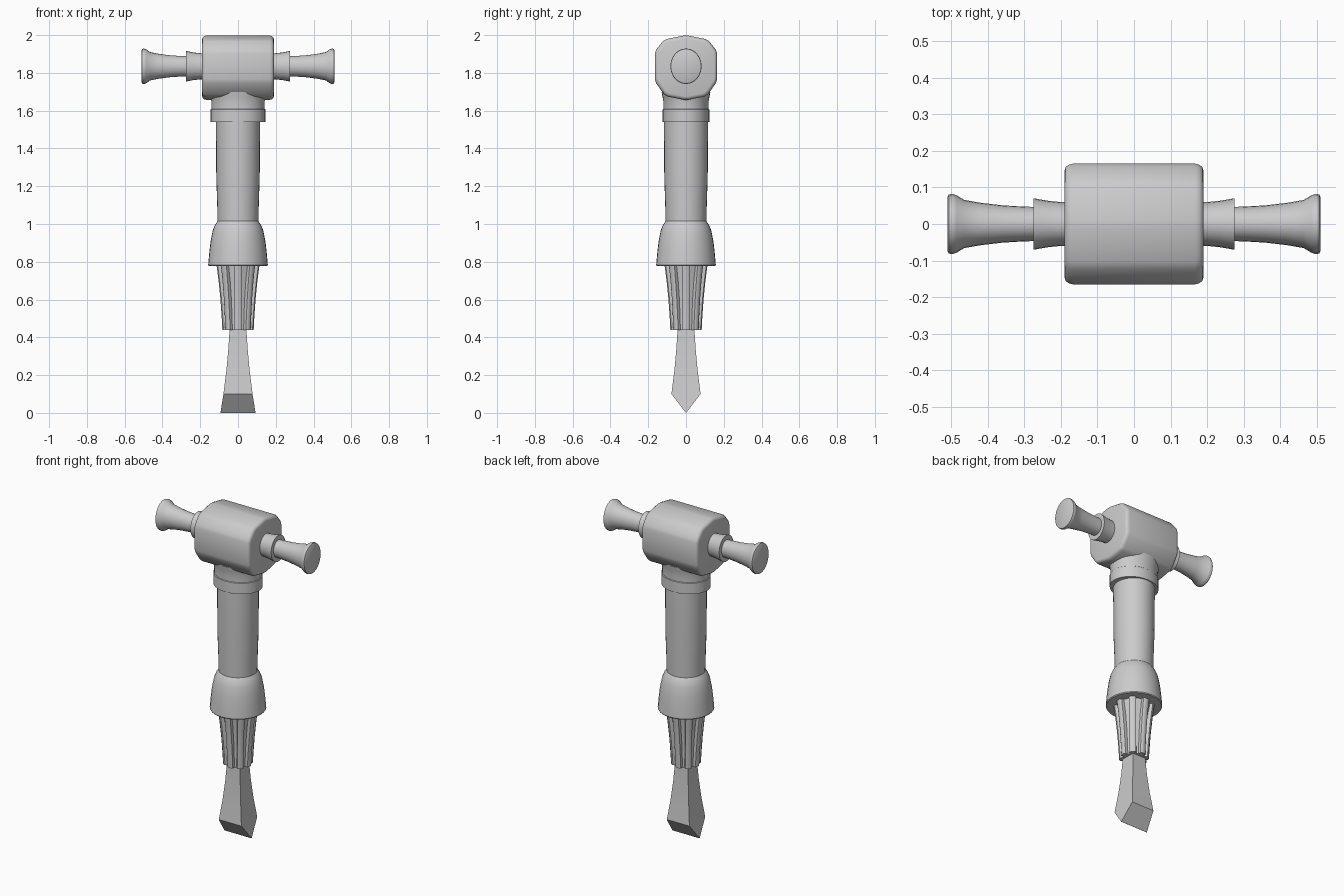
import bpy, bmesh
from math import sin, cos, pi
from mathutils import Vector

if "Cube" in bpy.data.objects:
    bpy.data.objects.remove(bpy.data.objects["Cube"])


def loft(name, rings, angle=35):
    """Skin equal-length rings of points, cap both ends, shade smooth by angle."""
    bm = bmesh.new()
    loops = [[bm.verts.new(p) for p in ring] for ring in rings]
    n = len(loops[0])
    for a, b in zip(loops, loops[1:]):
        for i in range(n):
            j = (i + 1) % n
            bm.faces.new((a[i], a[j], b[j], b[i]))
    bm.faces.new(loops[0])
    bm.faces.new(loops[-1])
    bmesh.ops.remove_doubles(bm, verts=bm.verts, dist=1e-5)
    bmesh.ops.recalc_face_normals(bm, faces=bm.faces)
    mesh = bpy.data.meshes.new(name)
    bm.to_mesh(mesh)
    bm.free()
    ob = bpy.data.objects.new(name, mesh)
    bpy.context.collection.objects.link(ob)
    bpy.ops.object.select_all(action='DESELECT')
    ob.select_set(True)
    bpy.context.view_layer.objects.active = ob
    bpy.ops.object.shade_smooth_by_angle(angle=angle * pi / 180)
    return ob


def turn_z(name, profile, n=32, sy=1.0, angle=35):
    """Lathe (radius, z) pairs around z; sy squashes depth."""
    return loft(name, [[(r * cos(2 * pi * i / n), sy * r * sin(2 * pi * i / n), z)
                        for i in range(n)] for r, z in profile], angle)


def turn_x(name, profile, side, zc, sy, n=24):
    """Lathe (x, radius) pairs around a horizontal axis at height zc."""
    return loft(name, [[(side * x, sy * r * cos(2 * pi * i / n), zc + r * sin(2 * pi * i / n))
                        for i in range(n)] for x, r in profile])


# Chisel bit: square shank flaring into a wedge
loft("chisel_bit", [[(-a, -b, z), (a, -b, z), (a, b, z), (-a, b, z)] for a, b, z in (
    (0.093, 0.0005, 0.0), (0.077, 0.077, 0.10), (0.062, 0.062, 0.22),
    (0.051, 0.051, 0.34), (0.044, 0.044, 0.45), (0.042, 0.042, 0.50))], 20)

# Ribbed chuck: eight ribs, tapering and curving outward toward the top
RIBS = 8
sections = []
for outer, inner, half, z in ((0.083, 0.060, 0.024, 0.44), (0.086, 0.062, 0.024, 0.50),
                              (0.093, 0.067, 0.024, 0.60), (0.103, 0.077, 0.025, 0.70),
                              (0.114, 0.092, 0.027, 0.785)):
    ring = []
    for k in range(RIBS):
        t = 2 * pi * k / RIBS
        out, tan = Vector((cos(t), sin(t), 0)), Vector((-sin(t), cos(t), 0))
        for r, w in ((inner, -half * 0.75), (outer - 0.006, -half * 0.75),
                     (outer, -half * 0.4), (outer, half * 0.4),
                     (outer - 0.006, half * 0.75), (inner, half * 0.75)):
            ring.append(out * r + tan * w + Vector((0, 0, z)))
    sections.append(ring)
loft("ribbed_chuck", sections, 40)

# Bell-shaped housing with a thin rim
turn_z("bell_housing", [(0.10, 0.78), (0.155, 0.778), (0.158, 0.783), (0.157, 0.795),
                        (0.152, 0.85), (0.145, 0.91), (0.134, 0.965),
                        (0.122, 0.995), (0.108, 1.015)])

# Main barrel
turn_z("barrel", [(0.108, 1.00), (0.110, 1.10), (0.115, 1.25), (0.117, 1.56)])

# Oval collar under the head, flaring slightly where it meets the head
turn_z("collar", [(0.145, 1.54), (0.145, 1.607), (0.141, 1.610), (0.141, 1.65),
                  (0.146, 1.672), (0.152, 1.70)], sy=0.85)

# Eight-sided head with rounded ends
half_profile = [(0, 2.0), (0.115, 1.977), (0.165, 1.915),
                (0.165, 1.755), (0.11, 1.677), (0, 1.655)]
outline = half_profile + [(-y, z) for y, z in half_profile[-2:0:-1]]
# soften the outline corners
rounded = []
for i, p in enumerate(outline):
    p = Vector(p)
    for q in (outline[i - 1], outline[(i + 1) % len(outline)]):
        rounded.append(p + (Vector(q) - p).normalized() * 0.012)
ZC = 1.828
loft("head", [[(x, y * s, ZC + (z - ZC) * s) for y, z in rounded] for x, s in (
    (-0.19, 0.89), (-0.187, 0.945), (-0.180, 0.98), (-0.168, 1.0),
    (0.168, 1.0), (0.180, 0.98), (0.187, 0.945), (0.19, 0.89))], 45)

# Side handles: flared sleeve plus waisted grip on each side
for side, label in ((-1, "left"), (1, "right")):
    turn_x("sleeve_" + label, [(0.17, 0.068), (0.20, 0.069), (0.235, 0.073), (0.275, 0.081)],
           side, 1.835, 0.87)
    turn_x("grip_" + label, [(0.26, 0.053), (0.30, 0.054), (0.36, 0.058), (0.42, 0.066),
                             (0.465, 0.075), (0.485, 0.089), (0.497, 0.094),
                             (0.507, 0.092), (0.51, 0.086)], side, 1.835, 0.88)
